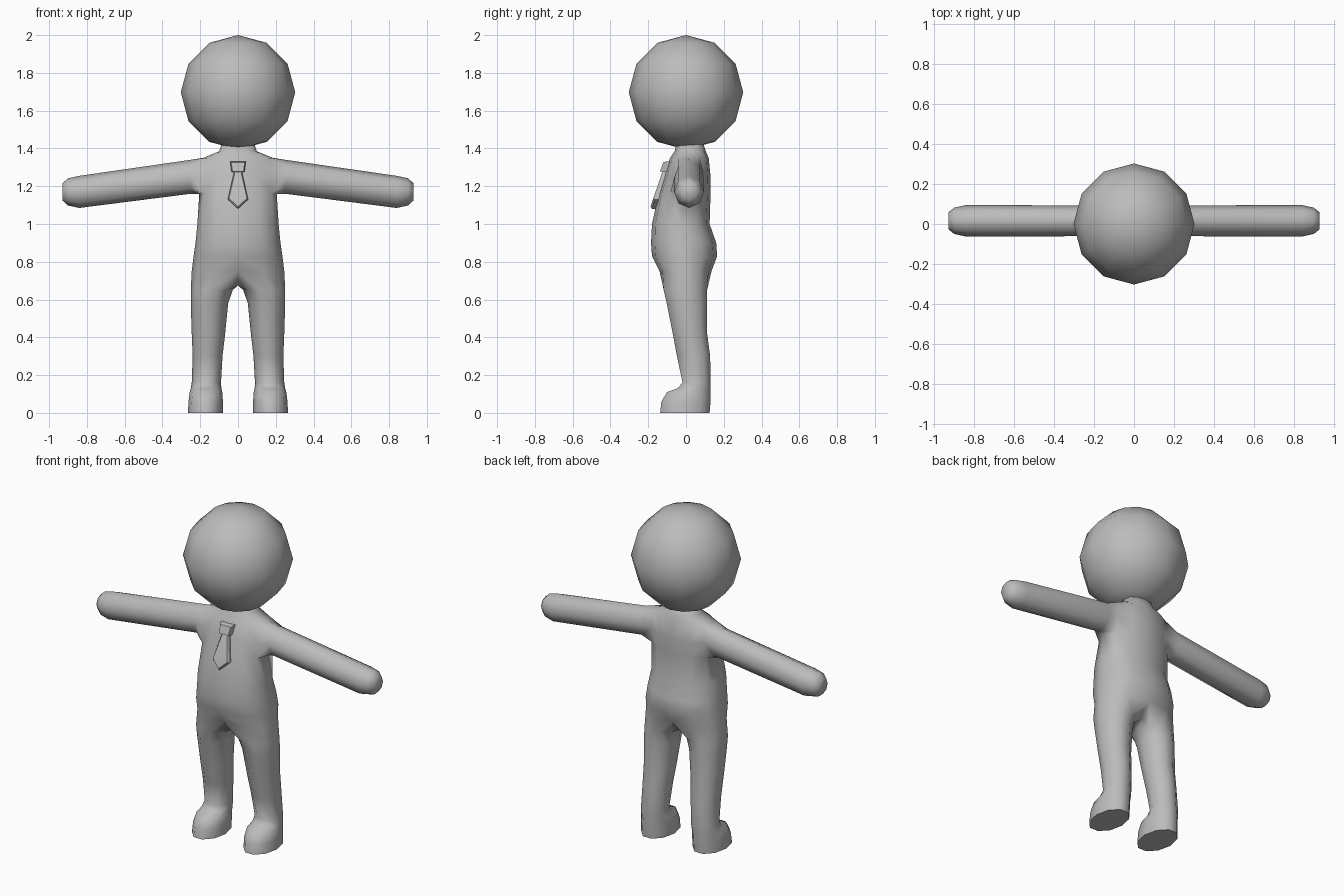
import bpy, bmesh, math
from math import sin, cos, radians

if "Cube" in bpy.data.objects:
    bpy.data.objects.remove(bpy.data.objects["Cube"])

grey = bpy.data.materials.new("plain grey")
grey.diffuse_color = (0.5, 0.5, 0.5, 1)
grey.use_nodes = True
grey.node_tree.nodes["Principled BSDF"].inputs["Base Color"].default_value = grey.diffuse_color


def finish(bm, name, angle):
    bmesh.ops.recalc_face_normals(bm, faces=bm.faces)
    mesh = bpy.data.meshes.new(name)
    bm.to_mesh(mesh)
    bm.free()
    mesh.materials.append(grey)
    ob = bpy.data.objects.new(name, mesh)
    bpy.context.collection.objects.link(ob)
    bpy.ops.object.select_all(action='DESELECT')
    ob.select_set(True)
    bpy.context.view_layer.objects.active = ob
    bpy.ops.object.shade_smooth_by_angle(angle=radians(angle))
    return ob


def bridge(bm, a, b):
    n = len(a)
    for i in range(n):
        j = (i + 1) % n
        bm.faces.new((a[i], a[j], b[j], b[i]))


# Body: one half is built, then mirrored across x = 0
bm = bmesh.new()

# Torso half rings: z, half width, front y, back y
torso = [(1.43, .085, -.05, .09), (1.385, .10, -.06, .105),
         (1.35, .185, -.085, .12), (1.25, .20, -.115, .13),
         (1.16, .205, -.145, .13), (1.0, .215, -.18, .125),
         (.9, .225, -.185, .16), (.83, .235, -.18, .165),
         (.75, .245, -.14, .135)]
rows = []
for z, w, yf, yb in torso:
    row = []
    for k in range(7):
        a = radians(30 * k)
        c = cos(a)
        y = (yf + yb) / 2 - (yb - yf) / 2 * math.copysign(abs(c) ** .85, c)
        row.append(bm.verts.new((w * sin(a) ** .85 if 0 < k < 6 else 0, y, z)))
    rows.append(row)
for r in range(len(rows) - 1):
    for k in range(6):
        if r in (2, 3) and k in (2, 3):
            continue  # opening for the arm
        bm.faces.new((rows[r][k], rows[r][k + 1], rows[r + 1][k + 1], rows[r + 1][k]))
bm.faces.new(rows[0])

# Arm grown out of the opening: x, centre z, z radius, y radius
ring = [rows[2][2], rows[2][3], rows[2][4], rows[3][4],
        rows[4][4], rows[4][3], rows[4][2], rows[3][2]]
for x, zc, rz, ry in [(.25, 1.25, .09, .077), (.84, 1.17, .085, .079),
                      (.90, 1.17, .072, .066), (.93, 1.17, .045, .042)]:
    new = []
    for i in range(8):
        a = radians(45 * (i - 1))
        new.append(bm.verts.new((x, .016 + ry * sin(a), zc + rz * cos(a))))
    bridge(bm, ring, new)
    ring = new
bm.faces.new(ring)

# Leg and foot grown from the hips: z, inner x, outer x, front y, back y
crotch = [bm.verts.new((0, y, .675)) for y in (.07, .005, -.06)]
ring = rows[-1] + crotch
leg = [(.65, .028, .25, -.118, .112), (.58, .052, .25, -.102, .112),
       (.42, .068, .245, -.07, .112), (.30, .082, .24, -.048, .128),
       (.16, .09, .245, -.018, .13), (.13, .088, .25, -.045, .13),
       (.11, .083, .256, -.10, .13), (.06, .08, .262, -.13, .13),
       (0, .08, .265, -.137, .125)]
for z, xi, xo, yf, yb in leg:
    new = []
    for k in range(10):
        a = radians(90 + 36 * (k - 3))
        new.append(bm.verts.new(((xi + xo) / 2 + (xo - xi) / 2 * sin(a),
                                 (yf + yb) / 2 - (yb - yf) / 2 * cos(a) / cos(radians(18)), z)))
    bridge(bm, ring, new)
    ring = new
bm.faces.new(ring)

bmesh.ops.mirror(bm, geom=bm.verts[:] + bm.edges[:] + bm.faces[:],
                 merge_dist=.001, axis='X')
bmesh.ops.remove_doubles(bm, verts=bm.verts, dist=.0005)
finish(bm, "body", 75)

# Head: low-poly ball
bm = bmesh.new()
bmesh.ops.create_uvsphere(bm, u_segments=12, v_segments=6, radius=.303)
bmesh.ops.translate(bm, verts=bm.verts, vec=(0, 0, 1.697))
finish(bm, "head", 80)


# Tie: outlines (x, z) laid on the sloping chest and given thickness
def plate(name, outline, front, inset):
    bm = bmesh.new()
    cz = sum(z for x, z in outline) / len(outline)
    loops = []
    for offset, s in ((-.02, 1), (front * .6, 1), (front, inset)):
        loops.append([bm.verts.new((x * s, -.085 - .3 * (1.35 - z) - offset,
                                    cz + (z - cz) * s)) for x, z in outline])
    for a, b in zip(loops, loops[1:]):
        bridge(bm, a, b)
    bm.faces.new(loops[0])
    bm.faces.new(loops[-1])
    finish(bm, name, 30)


plate("tie_knot", [(-.042, 1.33), (.042, 1.33), (.034, 1.275), (-.034, 1.275)], .03, .85)
plate("tie_blade", [(-.02, 1.28), (.02, 1.28), (.054, 1.13), (0, 1.08), (-.054, 1.13)], .022, .88)
